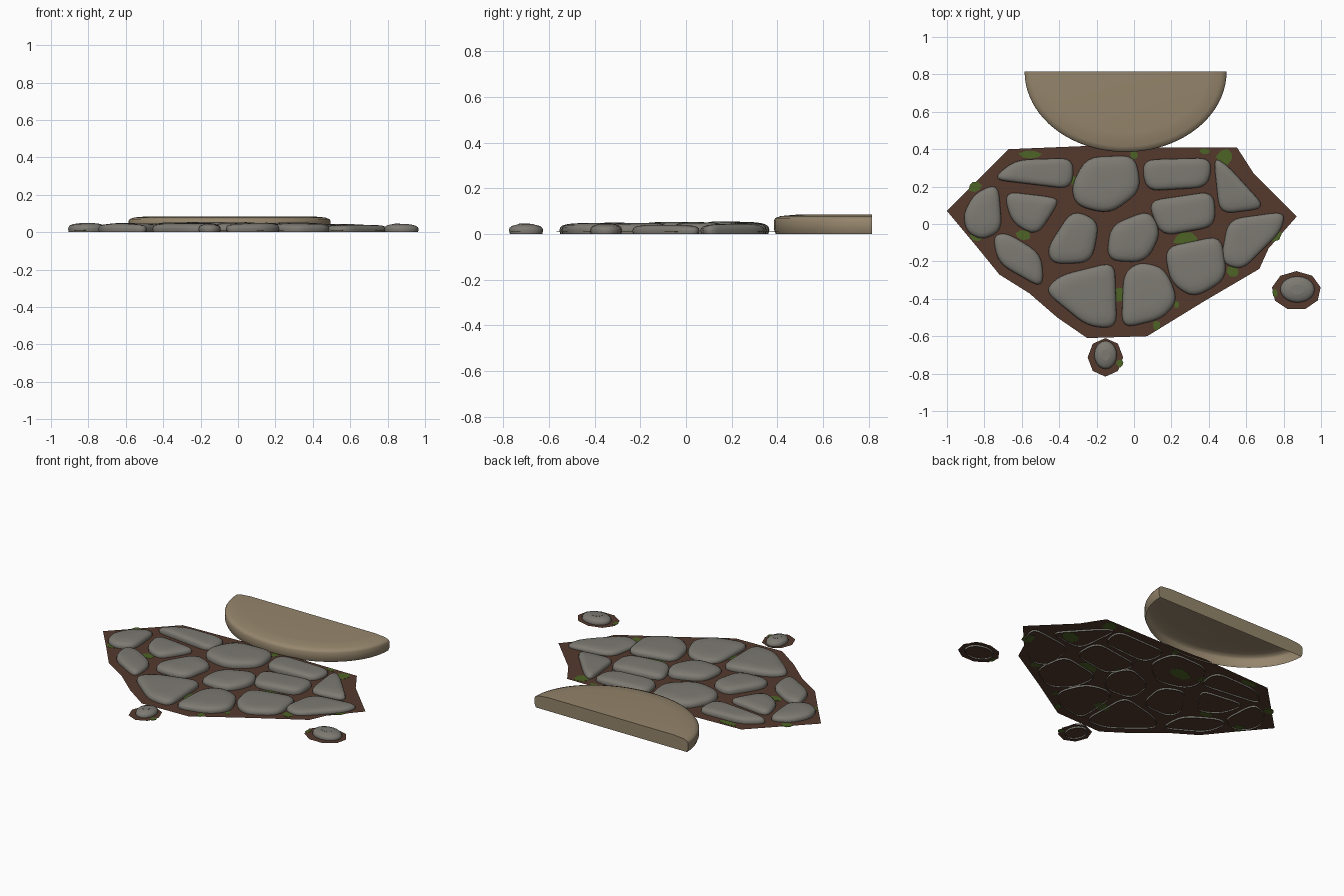
import bpy, bmesh, math, random
from mathutils import Vector

if "Cube" in bpy.data.objects:
    bpy.data.objects.remove(bpy.data.objects["Cube"])
random.seed(4)


def material(name, rgb):
    m = bpy.data.materials.new(name)
    m.diffuse_color = (*rgb, 1)
    m.use_nodes = True
    m.node_tree.nodes["Principled BSDF"].inputs["Base Color"].default_value = m.diffuse_color
    return m


STONE = material("grey stone", (0.205, 0.195, 0.17))
STEP = material("tan sandstone", (0.30, 0.235, 0.15))
DIRT = material("brown dirt", (0.09, 0.042, 0.027))
MOSS = material("green moss", (0.075, 0.125, 0.018))


def loft(name, rings, mat, cap_bottom=False, smooth=True):
    """Skin closed rings of points from bottom to top and cap the top."""
    bm = bmesh.new()
    rows = [[bm.verts.new(p) for p in ring] for ring in rings]
    n = len(rows[0])
    for a, b in zip(rows, rows[1:]):
        for i in range(n):
            j = (i + 1) % n
            bm.faces.new((a[i], a[j], b[j], b[i]))
    bm.faces.new(rows[-1])
    if cap_bottom:
        bm.faces.new(rows[0][::-1])
    me = bpy.data.meshes.new(name)
    bm.to_mesh(me)
    bm.free()
    me.materials.append(mat)
    ob = bpy.data.objects.new(name, me)
    bpy.context.collection.objects.link(ob)
    if smooth:
        bpy.context.view_layer.objects.active = ob
        ob.select_set(True)
        bpy.ops.object.shade_smooth_by_angle(angle=math.radians(50))
        ob.select_set(False)
    return ob


def ccw(pts):
    area = sum(a.x * b.y - b.x * a.y for a, b in zip(pts, pts[1:] + pts[:1]))
    return pts if area > 0 else pts[::-1]


def rounded(pts, radius=0.075, steps=5):
    """Round every corner of a polygon with a small curve."""
    out = []
    for i, p in enumerate(pts):
        ends = []
        for q in (pts[i - 1], pts[(i + 1) % len(pts)]):
            d = q - p
            ends.append(p + d.normalized() * min(radius, d.length * 0.42))
        for k in range(steps):
            t = k / (steps - 1)
            out.append(ends[0] * (1 - t) ** 2 + p * 2 * t * (1 - t) + ends[1] * t * t)
    return out


def ellipse(cx, cy, rx, ry, n, turn=0.0, jitter=0.0):
    pts = []
    for i in range(n):
        a = turn + math.tau * i / n
        s = 1 + random.uniform(-jitter, jitter)
        pts.append(Vector((cx + rx * s * math.cos(a), cy + ry * s * math.sin(a))))
    return pts


def pillow(name, outline, h):
    """Flat stone: upright sides, rounded shoulder, slightly tilted top, open underneath."""
    c = sum(outline, Vector((0, 0))) / len(outline)
    size = sum((p - c).length for p in outline) / len(outline)
    tilt = Vector((random.uniform(-0.5, 0.5), random.uniform(-0.5, 0.5)))
    rings = []
    for inset, z in ((0.004, 0), (0, 0.35), (0.003, 0.6), (0.012, 0.78), (0.03, 0.9), (0.06, 0.98), (0.09, 1)):
        s = 1 - min(inset / size, 0.6)
        ring = []
        for p in outline:
            q = c + (p - c) * s
            ring.append((q.x, q.y, h * z * (1 + tilt.dot(q - c))))
        rings.append(ring)
    return loft(name, rings, STONE)


def paving_stone(name, h, *corners):
    """Corners are given in hundredths of a unit."""
    pts = ccw([Vector(c) / 100 for c in corners])
    c = sum(pts, Vector((0, 0))) / len(pts)
    pillow(name, rounded([c + (p - c) * 1.05 for p in pts]), h)


# back row of paving stones
paving_stone("back_stone_1", .047, (-75, 24), (-63, 34), (-33, 35), (-34, 19))
paving_stone("back_stone_2", .054, (-25, 35), (0, 36), (3, 18), (-13, 6), (-30, 10), (-33, 20))
paving_stone("back_stone_3", .049, (5, 34), (41, 35), (39, 20), (7, 18))
paving_stone("back_stone_4", .044, (43, 35), (50, 31), (70, 9), (46, 6))
# middle rows
paving_stone("middle_stone_1", .048, (-91, 5), (-85, 16), (-73, 21), (-71, -3), (-81, -8), (-89, -4))
paving_stone("middle_stone_2", .046, (-69, 17), (-43, 14), (-41, 11), (-52, -6), (-65, 1))
paving_stone("middle_stone_3", .045, (-75, -7), (-68, -5), (-50, -16), (-49, -34), (-72, -21))
paving_stone("middle_stone_4", .052, (-33, 7), (-19, 1), (-23, -20), (-43, -21), (-46, -13))
paving_stone("middle_stone_5", .052, (-12, -1), (8, 7), (14, -5), (6, -20), (-14, -19))
paving_stone("middle_stone_6", .051, (8, 12), (42, 17), (43, -1), (15, -6))
paving_stone("middle_stone_7", .040, (51, 2), (80, 6), (78, -4), (58, -24), (47, -20))
# front row
paving_stone("front_stone_1", .048, (-39, -28), (-11, -21), (-10, -55), (-25, -54), (-47, -36))
paving_stone("front_stone_2", .047, (-5, -27), (3, -21), (16, -24), (23, -40), (15, -50), (-6, -55))
paving_stone("front_stone_3", .048, (17, -13), (46, -7), (49, -29), (32, -39), (20, -31))
# two loose stones
pillow("loose_stone_right", ellipse(.874, -.35, .092, .07, 20), .045)
pillow("loose_stone_front", ellipse(-.152, -.70, .06, .075, 20), .045)


# dirt sheets, just above the stone bottoms
def sheet(name, pts, z=.01):
    loft(name, [[(p.x, p.y, z) for p in pts]], DIRT, smooth=False)


sheet("dirt_patch", ccw([Vector(p) / 100 for p in (
    (-67, 40), (-18, 42), (10, 41), (55, 41), (64, 27), (87, 4), (72, -13), (67, -24), (38, -41),
    (7, -60), (-25, -61), (-41, -50), (-56, -37), (-72, -27), (-85, -11), (-100, 7))]))
sheet("dirt_right", ellipse(.868, -.357, .132, .105, 9, math.radians(10)))
sheet("dirt_front", ellipse(-.153, -.713, .095, .103, 8, math.pi / 2))

# moss spots: thin plates showing on both sides of the dirt
for i, (x, y, rx, ry) in enumerate((
        (-55, 37, 6, 2.5), (-85, 20, 3.5, 3), (0, 37, 2.5, 2.5), (38, 39, 3, 1.5), (49, 36, 4.5, 4.5),
        (-32, 23, 2.5, 3), (-84, -6, 3.5, 3), (-59, -6, 4, 2.5), (12, 0, 2, 2), (27, -8, 6, 3.5),
        (53, -25, 3.5, 3), (75, -5, 3.5, 4), (12, -54, 2, 2.5), (23, -43, 1.5, 2), (-18, 20, 7, 5),
        (58, 12, 6, 5), (-8, -38, 5, 4), (-7.5, -74.5, 2, 2), (75.5, -37, 1.3, 2.5))):
    pts = ellipse(x / 100, y / 100, rx / 100, ry / 100, 7, random.random(), 0.2)
    loft(f"moss_{i + 1}", [[(p.x, p.y, z) for p in pts] for z in (.0088, .0112)],
         MOSS, cap_bottom=True, smooth=False)

# half-round doorstep with a flat back, rounded front edge and open underside
N = 40
rings = []
for inset, z in ((.008, 0), (0, .02), (0, .06), (.006, .07), (.03, .079), (.1, .085)):
    ring = []
    for i in range(N + 1):
        a = math.pi + math.pi * i / N
        ring.append((-.045 + (.54 - inset) * math.cos(a), .815 + (.43 - inset) * math.sin(a), z))
    rings.append(ring)
loft("half_round_step", rings, STEP)
